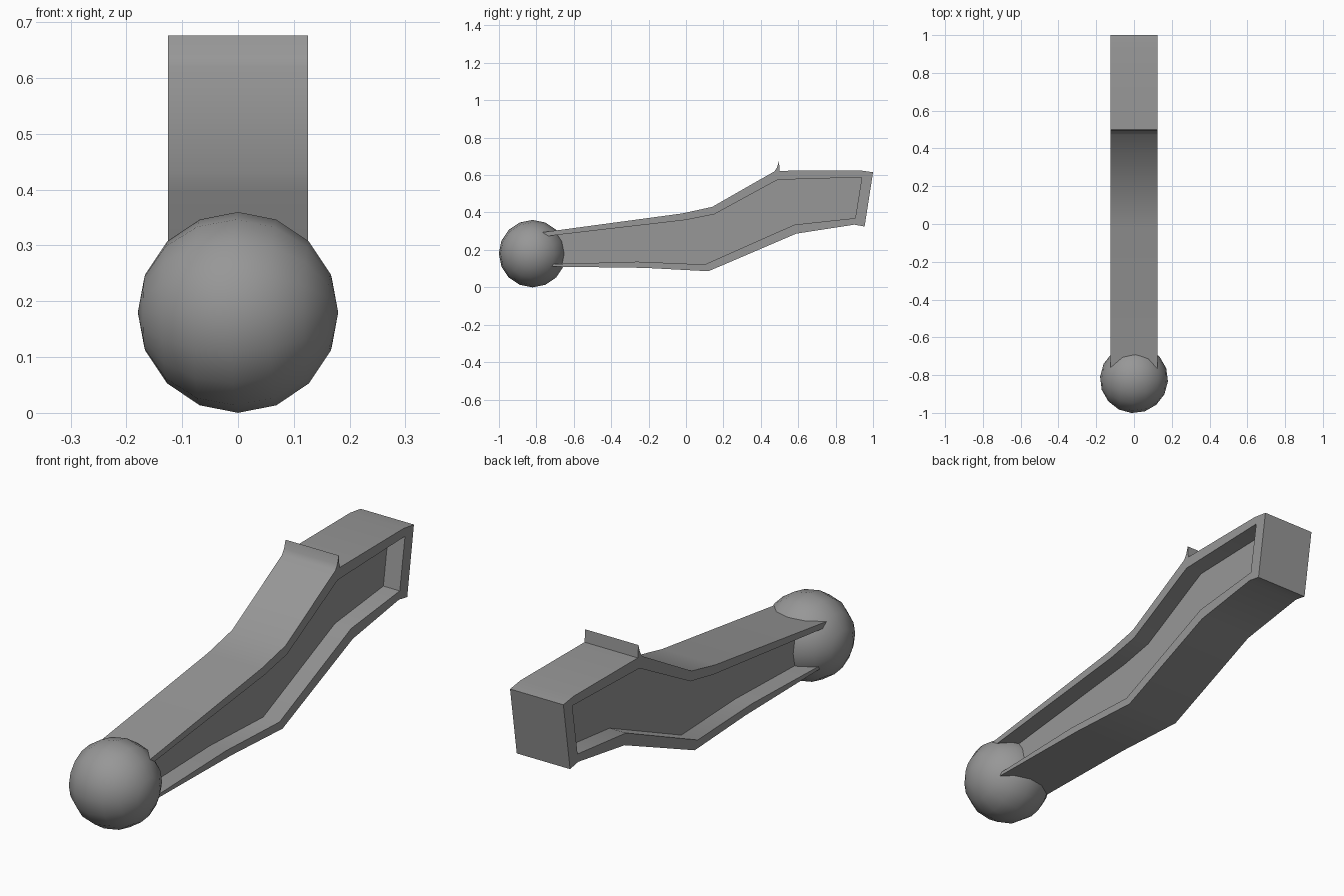
import bpy, bmesh, math

cube = bpy.data.objects.get("Cube")
if cube:
    bpy.data.objects.remove(cube, do_unlink=True)

# Dark grey finish shared by both parts
GREY = (0.31, 0.31, 0.31, 1.0)
finish = bpy.data.materials.new("dark_grey")
finish.use_nodes = True
finish.diffuse_color = GREY
finish.node_tree.nodes["Principled BSDF"].inputs["Base Color"].default_value = GREY


def prism(name, outline, x0, x1):
    """Extrude a (y, z) outline along x."""
    bm = bmesh.new()
    face = bm.faces.new([bm.verts.new((x0, y, z)) for y, z in outline])
    side = bmesh.ops.extrude_face_region(bm, geom=[face])
    moved = [v for v in side["geom"] if isinstance(v, bmesh.types.BMVert)]
    bmesh.ops.translate(bm, verts=moved, vec=(x1 - x0, 0, 0))
    bmesh.ops.recalc_face_normals(bm, faces=bm.faces)
    mesh = bpy.data.meshes.new(name)
    bm.to_mesh(mesh)
    bm.free()
    mesh.materials.append(finish)
    obj = bpy.data.objects.new(name, mesh)
    bpy.context.collection.objects.link(obj)
    return obj


def smooth(obj, degrees):
    bpy.ops.object.select_all(action="DESELECT")
    obj.select_set(True)
    bpy.context.view_layer.objects.active = obj
    bpy.ops.object.shade_smooth_by_angle(angle=math.radians(degrees))


HALF_WIDTH = 0.125
WEB_HALF = 0.048

# Bent arm with a small upright lip on its top edge
arm_outline = [
    (-0.82, 0.287), (-0.02, 0.395), (0.14, 0.43), (0.473, 0.62),
    (0.487, 0.642), (0.497, 0.676), (0.501, 0.623), (0.93, 0.625),
    (1.0, 0.615), (0.955, 0.325), (0.9, 0.335), (0.59, 0.287),
    (0.12, 0.086), (-0.22, 0.104), (-0.82, 0.112),
]
pocket_outline = [
    (-0.8, 0.267), (0.0, 0.36), (0.15, 0.39), (0.49, 0.575),
    (0.94, 0.588), (0.905, 0.37), (0.58, 0.335), (0.1, 0.122),
    (-0.26, 0.137), (-0.8, 0.122),
]
arm = prism("arm", arm_outline, -HALF_WIDTH, HALF_WIDTH)

# Recessed pockets on both sides, leaving a central web
for side, sign in (("left", 1), ("right", -1)):
    cutter = prism(side + "_pocket_cutter", pocket_outline,
                   sign * WEB_HALF, sign * (HALF_WIDTH + 0.05))
    cut = arm.modifiers.new(side + "_pocket", "BOOLEAN")
    cut.operation = "DIFFERENCE"
    cut.solver = "EXACT"
    cut.object = cutter
    bpy.context.view_layer.objects.active = arm
    bpy.ops.object.modifier_apply(modifier=cut.name)
    bpy.data.objects.remove(cutter, do_unlink=True)
smooth(arm, 35)

# Ball at the front end, its poles pointing sideways
bpy.ops.mesh.primitive_uv_sphere_add(
    segments=16, ring_count=8, radius=0.18, location=(0, -0.821, 0.18),
    rotation=(math.radians(4), math.radians(90), 0))
ball = bpy.context.object
ball.name = "ball"
ball.data.materials.append(finish)
smooth(ball, 40)
